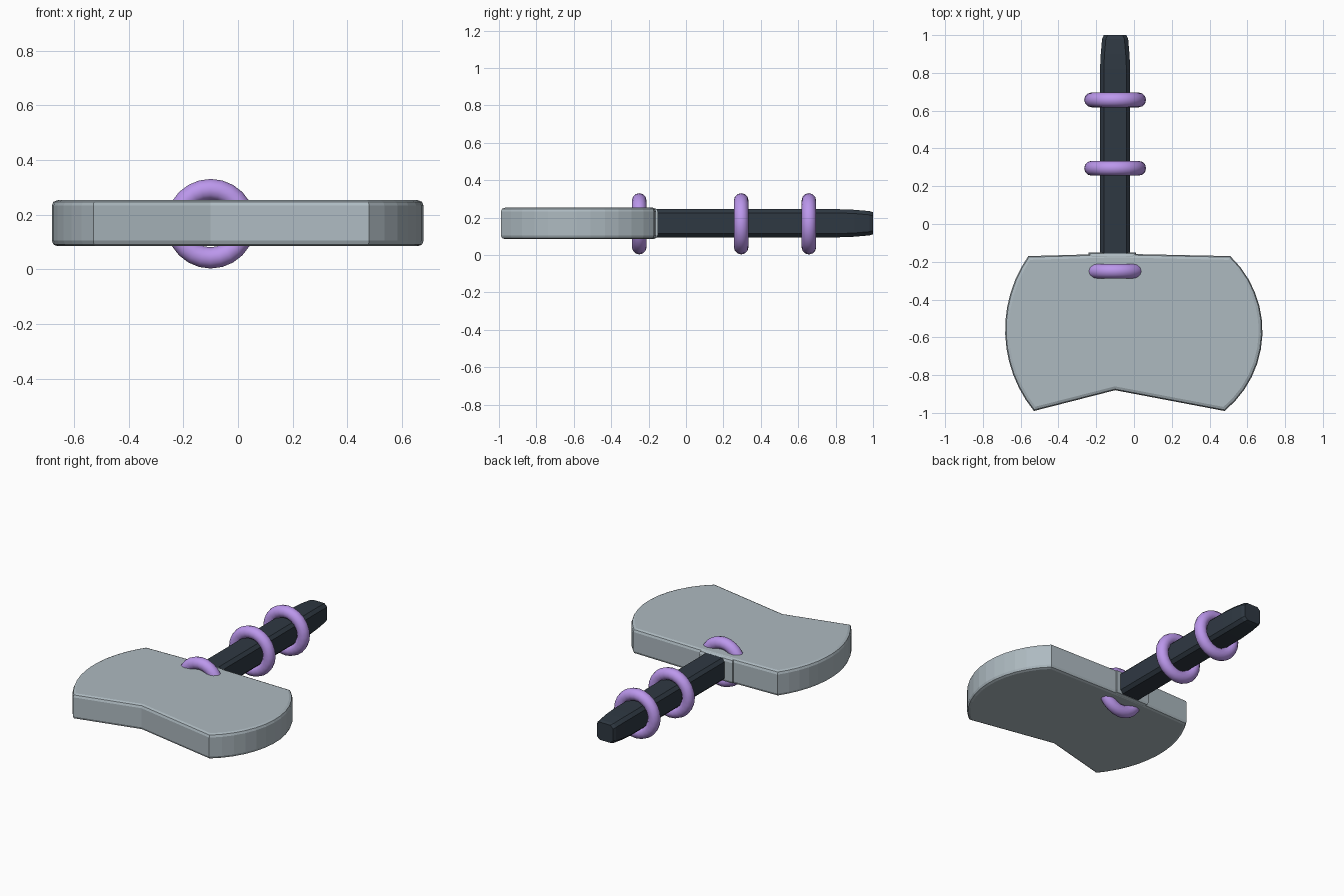
import bpy, bmesh, math
from mathutils import Vector

if "Cube" in bpy.data.objects:
    bpy.data.objects.remove(bpy.data.objects["Cube"])

CX, CZ = -0.10, 0.17


def material(name, color):
    m = bpy.data.materials.new(name)
    m.diffuse_color = (*color, 1)
    m.use_nodes = True
    m.node_tree.nodes["Principled BSDF"].inputs["Base Color"].default_value = m.diffuse_color
    return m


def finish(bm, name, mat):
    bmesh.ops.recalc_face_normals(bm, faces=bm.faces)
    me = bpy.data.meshes.new(name)
    bm.to_mesh(me)
    bm.free()
    ob = bpy.data.objects.new(name, me)
    bpy.context.collection.objects.link(ob)
    me.materials.append(mat)
    return ob


def arc(a, b, sag, n=12):
    """Circular arc from a to b bulging to the left of the direction of travel."""
    a, b = Vector(a), Vector(b)
    d = b - a
    left = Vector((-d.y, d.x)).normalized()
    half = d.length / 2
    r = (half * half + sag * sag) / (2 * sag)
    c = (a + b) / 2 + left * (sag - r)
    t = math.asin(half / r)
    u = d.normalized()
    return [c + r * (left * math.cos(k) + u * math.sin(k))
            for k in (-t + 2 * t * i / n for i in range(n + 1))]


def slab(name, outline, z0, z1, bevel, mat):
    """Extruded outline with rounded top and bottom rims."""
    bm = bmesh.new()
    face = bm.faces.new([bm.verts.new((p[0], p[1], z0)) for p in outline])
    ext = bmesh.ops.extrude_face_region(bm, geom=[face], use_keep_orig=True)
    bmesh.ops.translate(bm, vec=(0, 0, z1 - z0),
                        verts=[v for v in ext["geom"] if isinstance(v, bmesh.types.BMVert)])
    bmesh.ops.recalc_face_normals(bm, faces=bm.faces)
    rims = [e for e in bm.edges if abs(e.verts[0].co.z - e.verts[1].co.z) < 1e-5]
    bmesh.ops.bevel(bm, geom=rims, offset=bevel, segments=2, profile=0.5, affect='EDGES')
    return finish(bm, name, mat)


steel = material("steel", (0.42, 0.49, 0.53))
dark = material("dark_grip", (0.028, 0.04, 0.055))
purple = material("purple", (0.50, 0.31, 0.84))

# double-bladed head: curved cutting edges left and right, notched front
head = arc((0.48, -0.99), (0.51, -0.17), -0.185)
head += [Vector((CX, -0.157))]
head += arc((-0.56, -0.17), (-0.53, -0.99), -0.137)
head += [Vector((CX, -0.88))]
slab("axe_head", head, 0.085, 0.253, 0.02, steel)

# socket block where the handle enters the head
slab("handle_socket", [(-0.24, -0.32), (0.01, -0.32), (0.01, -0.15), (-0.24, -0.15)],
     0.087, 0.251, 0.02, steel)

# handle: chamfered square section, tapered at the far end
bm = bmesh.new()
rings = []
for y, w, h in [(-0.25, 0.08, 0.075), (0.82, 0.08, 0.075), (0.90, 0.076, 0.072),
                (0.98, 0.069, 0.065), (1.0, 0.060, 0.059)]:
    c = 0.02
    sec = [(w, h - c), (w - c, h), (c - w, h), (-w, h - c),
           (-w, c - h), (c - w, -h), (w - c, -h), (w, c - h)]
    rings.append([bm.verts.new((CX + x, y, CZ + z)) for x, z in sec])
for a, b in zip(rings, rings[1:]):
    for i in range(8):
        j = (i + 1) % 8
        bm.faces.new((a[i], a[j], b[j], b[i]))
bm.faces.new(rings[0])
bm.faces.new(rings[-1])
finish(bm, "handle", dark)

# three rings around the handle
for i, y in enumerate((-0.25, 0.295, 0.657)):
    bpy.ops.mesh.primitive_torus_add(location=(CX, y, 0.167), rotation=(math.pi / 2, 0, 0),
                                     major_radius=0.125, minor_radius=0.039,
                                     major_segments=24, minor_segments=12)
    ob = bpy.context.object
    ob.name = f"handle_ring_{i + 1}"
    ob.data.materials.append(purple)
    bpy.ops.object.shade_smooth()
